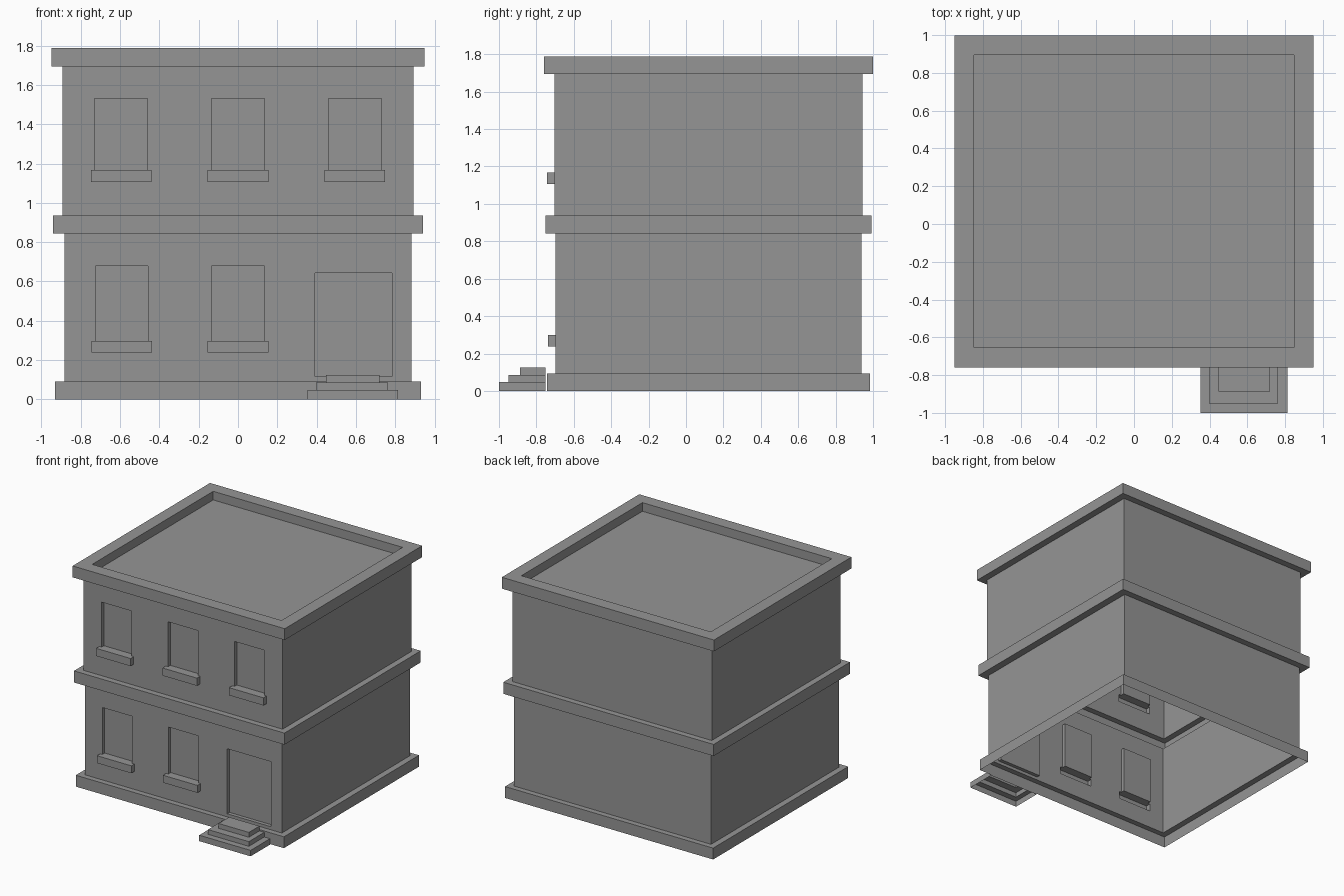
import bpy
import bmesh
from mathutils import Vector

cube = bpy.data.objects.get("Cube")
if cube:
    bpy.data.objects.remove(cube)

stone = bpy.data.materials.new("stone_grey")
stone.use_nodes = True
GREY = (0.3, 0.3, 0.3, 1)
stone.diffuse_color = GREY
stone.node_tree.nodes["Principled BSDF"].inputs["Base Color"].default_value = GREY

CENTRE_Y = 0.12


def plan(half_x, half_y):
    """Rectangle x0, x1, y0, y1 about the middle of the house."""
    return (-half_x, half_x, CENTRE_Y - half_y, CENTRE_Y + half_y)


def loft(rings, cap=False):
    """Skin a stack of (rectangle, height) rings into an open shell."""
    bm = bmesh.new()
    loops = []
    for (x0, x1, y0, y1), z in rings:
        corners = ((x0, y0), (x1, y0), (x1, y1), (x0, y1))
        loops.append([bm.verts.new((x, y, z)) for x, y in corners])
    for low, high in zip(loops, loops[1:]):
        for i in range(4):
            j = (i + 1) % 4
            bm.faces.new((low[i], low[j], high[j], high[i]))
    if cap:
        bm.faces.new(loops[-1])
    bmesh.ops.dissolve_degenerate(bm, dist=0.0001, edges=bm.edges[:])
    bm.normal_update()
    return bm


def finish(name, bm):
    mesh = bpy.data.meshes.new(name)
    bm.to_mesh(mesh)
    bm.free()
    mesh.materials.append(stone)
    obj = bpy.data.objects.new(name, mesh)
    bpy.context.collection.objects.link(obj)


def front_faces(bm, y):
    return [f for f in bm.faces
            if f.normal.y < -0.9 and abs(f.calc_center_median().y - y) < 0.001]


def push_panels(bm, y, panels):
    """Cut (x0, x1, z0, z1, depth) panels in the front wall and push them in or out."""
    cuts = {(axis, v) for p in panels
            for axis, v in (("x", p[0]), ("x", p[1]), ("z", p[2]), ("z", p[3]))}
    for axis, value in sorted(cuts):
        normal = Vector((axis == "x", 0, axis == "z"))
        faces = front_faces(bm, y)
        geom = {e for f in faces for e in f.edges} | {v for f in faces for v in f.verts}
        bmesh.ops.bisect_plane(bm, geom=faces + list(geom), dist=0.00001,
                               plane_co=normal * value, plane_no=normal)
        bm.normal_update()
    for x0, x1, z0, z1, depth in panels:
        region = []
        for f in front_faces(bm, y):
            c = f.calc_center_median()
            if x0 < c.x < x1 and z0 < c.z < z1:
                region.append(f)
        new = bmesh.ops.extrude_face_region(bm, geom=region)["geom"]
        moved = [v for v in new if isinstance(v, bmesh.types.BMVert)]
        bmesh.ops.translate(bm, verts=moved, vec=(0, depth, 0))
        left = [f for f in region if f.is_valid]
        if left:
            bmesh.ops.delete(bm, geom=left, context="FACES_ONLY")
        bm.normal_update()


def window(x, sill_bottom, sill_top, head):
    """A recessed pane and the sill that sticks out below it."""
    return [(x - 0.134, x + 0.134, sill_top, head, 0.03),
            (x - 0.154, x + 0.154, sill_bottom, sill_top, -0.04)]


PLINTH = plan(0.932, 0.864)
LOWER = plan(0.882, 0.819)
BELT = plan(0.942, 0.872)
UPPER = plan(0.892, 0.824)
CORNICE = plan(0.95, 0.879)
ROOF = plan(0.848, 0.774)
Z_PLINTH, Z_BELT, Z_BELT_TOP, Z_CORNICE, Z_TOP = 0.092, 0.843, 0.937, 1.695, 1.787

# Plinth, belt course, cornice with sunken roof
finish("base_plinth", loft([(PLINTH, 0), (PLINTH, Z_PLINTH), (LOWER, Z_PLINTH)]))
finish("belt_course", loft([(LOWER, Z_BELT), (BELT, Z_BELT),
                            (BELT, Z_BELT_TOP), (UPPER, Z_BELT_TOP)]))
finish("cornice_and_roof", loft([(UPPER, Z_CORNICE), (CORNICE, Z_CORNICE), (CORNICE, Z_TOP),
                                 (ROOF, Z_TOP), (ROOF, Z_TOP - 0.07)], cap=True))

# Lower storey: two windows and the door
walls = loft([(LOWER, Z_PLINTH), (LOWER, Z_BELT)])
door = (0.392, 0.783, 0.117, 0.643, 0.03)
panels = [door]
for x in (-0.592, 0):
    panels += window(x, 0.238, 0.298, 0.678)
push_panels(walls, LOWER[2], panels)
finish("lower_walls", walls)

# Upper storey: three windows
walls = loft([(UPPER, Z_BELT_TOP), (UPPER, Z_CORNICE)])
panels = []
for x in (-0.595, 0, 0.595):
    panels += window(x, 1.106, 1.168, 1.532)
push_panels(walls, UPPER[2], panels)
finish("upper_walls", walls)

# Entrance steps, hollow below
BACK = -0.752
treads = [((0.353, 0.813, -1.0, BACK), 0.048),
          ((0.396, 0.762, -0.95, BACK), 0.086),
          ((0.447, 0.719, -0.887, BACK), 0.125)]
rings, z = [], 0
for rect, top in treads:
    rings += [(rect, z), (rect, top)]
    z = top
finish("entrance_steps", loft(rings, cap=True))
